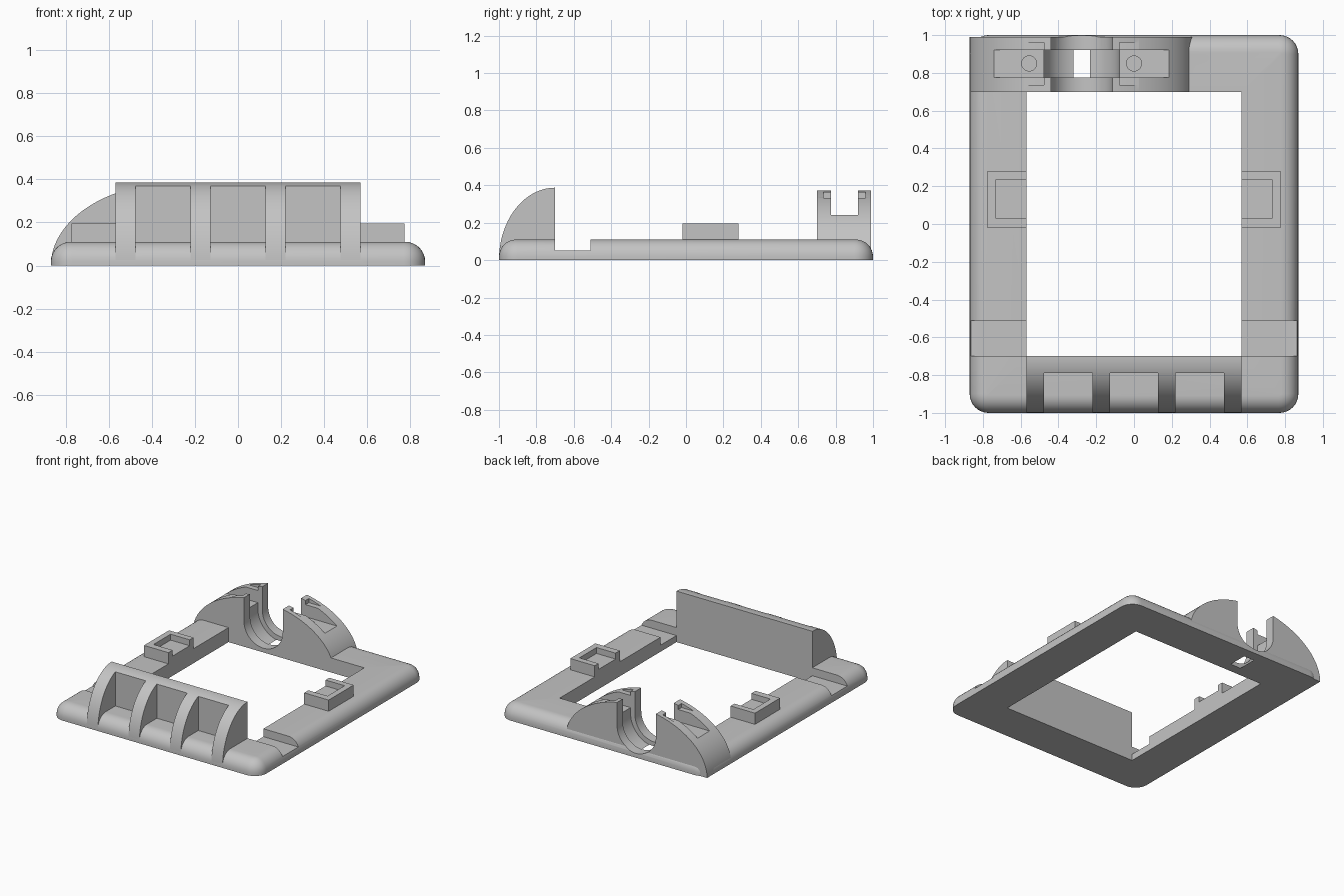
import bpy, bmesh, math

cube = bpy.data.objects.get("Cube")
if cube:
    bpy.data.objects.remove(cube, do_unlink=True)

grey = bpy.data.materials.new("light_grey_plastic")
grey.use_nodes = True
COLOUR = (0.55, 0.55, 0.55, 1)
grey.diffuse_color = COLOUR
grey.node_tree.nodes["Principled BSDF"].inputs["Base Color"].default_value = COLOUR

MID = -0.2775            # centre line of the rear bracket


def make(name, bm):
    bmesh.ops.recalc_face_normals(bm, faces=bm.faces)
    mesh = bpy.data.meshes.new(name)
    bm.to_mesh(mesh)
    bm.free()
    mesh.materials.append(grey)
    obj = bpy.data.objects.new(name, mesh)
    bpy.context.collection.objects.link(obj)
    return obj


def box_mesh(x0, x1, y0, y1, z0, z1):
    bm = bmesh.new()
    bmesh.ops.create_cube(bm, size=1)
    for v in bm.verts:
        v.co = (x1 if v.co.x > 0 else x0, y1 if v.co.y > 0 else y0, z1 if v.co.z > 0 else z0)
    return bm


def box(name, *limits):
    return make(name, box_mesh(*limits))


def prism(name, points, axis, start, end):
    """Extrude a 2D profile (across, up) along the x or y axis."""
    bm = bmesh.new()
    place = (lambda a, z: (start, a, z)) if axis == "x" else (lambda a, z: (a, start, z))
    face = bm.faces.new([bm.verts.new(place(a, z)) for a, z in points])
    new = bmesh.ops.extrude_face_region(bm, geom=[face])["geom"]
    step = (end - start, 0, 0) if axis == "x" else (0, end - start, 0)
    bmesh.ops.translate(bm, vec=step, verts=[g for g in new if isinstance(g, bmesh.types.BMVert)])
    return make(name, bm)


def arc(cx, cz, rx, rz, a0, a1, steps):
    angles = [math.radians(a0 + (a1 - a0) * i / steps) for i in range(steps + 1)]
    return [(cx + rx * math.cos(a), cz + rz * math.sin(a)) for a in angles]


def cut(obj, cutters):
    bpy.context.view_layer.objects.active = obj
    for cutter in cutters:
        mod = obj.modifiers.new("cut", "BOOLEAN")
        mod.operation = "DIFFERENCE"
        mod.solver = "EXACT"
        mod.object = cutter
        bpy.ops.object.modifier_apply(modifier=mod.name)


def slot(name, radius, y0, y1):
    """U-shaped channel, round below and open above."""
    points = arc(MID, 0.195, radius, radius, 180, 360, 32)
    return prism(name, points + [(MID + radius, 0.6), (MID - radius, 0.6)], "y", y0, y1)


def screw_hole(x):
    bm = bmesh.new()
    bmesh.ops.create_cone(bm, cap_ends=True, segments=24, radius1=0.04, radius2=0.04, depth=0.3)
    bmesh.ops.translate(bm, vec=(x, 0.85, 0.23), verts=bm.verts)
    return make("screw_hole_cutter", bm)


# Base frame: rounded corners, then rounded upper rim
bm = box_mesh(-0.87, 0.87, -1, 1, 0, 0.11)
upright = [e for e in bm.edges if abs(e.verts[0].co.z - e.verts[1].co.z) > 0.05]
bmesh.ops.bevel(bm, geom=upright, offset=0.1, segments=8, profile=0.5, affect="EDGES")
rim = [e for e in bm.edges if all(v.co.z > 0.1 for v in e.verts)]
bmesh.ops.bevel(bm, geom=rim, offset=0.092, segments=8, profile=0.5, affect="EDGES")
frame = make("base_frame", bm)

# Front stop: curved wall with open pockets between ribs
profile = arc(-0.7, 0, 0.3, 0.387, 90, 180, 32) + [(-0.7, 0)]
front_stop = prism("front_stop", profile, "x", -0.57, 0.57)

# Rear bracket: half-oval block
bracket = prism("rear_bracket", arc(MID, 0, 0.5925, 0.386, 0, 180, 64), "y", 0.7, 0.99)

# Side clips: low blocks with a recess open to the inside
clips = []
for side, label in ((1, "left"), (-1, "right")):
    clip = box(label + "_clip", *sorted((side * 0.57, side * 0.775)), -0.02, 0.28, 0.105, 0.195)
    recess = box("recess_cutter", *sorted((side * 0.5, side * 0.73)), 0.03, 0.235, 0.15, 0.3)
    cut(clip, [recess])
    bpy.data.objects.remove(recess, do_unlink=True)
    clips.append(clip)

# Cutters
opening = box("opening_cutter", -0.57, 0.57, -0.7, 0.7, -0.1, 0.3)
cross_notch = box("cross_notch_cutter", -1, 1, -0.7, -0.51, 0.05, 0.3)
pockets = [box("pocket_cutter", x - 0.128, x + 0.128, -1.1, -0.79, -0.1, 0.6)
           for x in (-0.348, 0, 0.348)]
channels = [slot("narrow_channel_cutter", 0.163, 0.6, 1.1),
            slot("wide_channel_cutter", 0.2, 0.775, 0.92)]
holes = [screw_hole(MID + s * 0.2775) for s in (-1, 1)]
tray = box("tray_cutter", -1, 0.5, 0.775, 0.92, 0.24, 0.6)
ledges = [box("ledge_cutter", *sorted((MID + s * 0.2, MID + s * 0.4)), 0.735, 0.96, 0.332, 0.6)
          for s in (-1, 1)]

cut(frame, [opening, cross_notch] + channels + holes)
cut(front_stop, pockets)
cut(bracket, channels + [tray] + ledges + holes)
for helper in [opening, cross_notch, tray] + pockets + channels + holes + ledges:
    bpy.data.objects.remove(helper, do_unlink=True)

# Smooth the curves and keep the edges sharp
bpy.ops.object.select_all(action="DESELECT")
for obj in [frame, front_stop, bracket] + clips:
    obj.select_set(True)
bpy.context.view_layer.objects.active = frame
bpy.ops.object.shade_smooth_by_angle(angle=math.radians(30))
